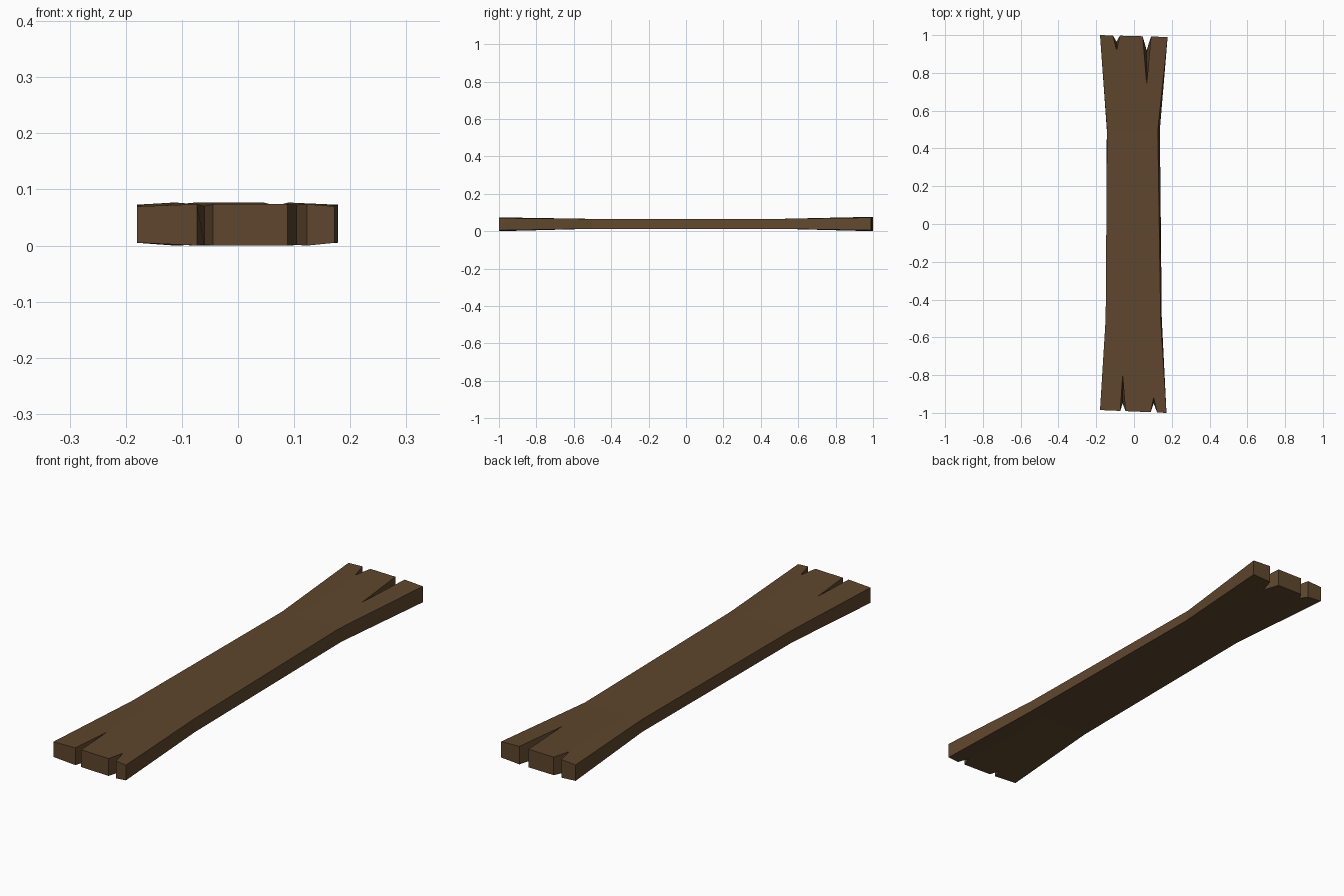
import bpy, bmesh

old = bpy.data.objects.get("Cube")
if old:
    bpy.data.objects.remove(old, do_unlink=True)

wood = bpy.data.materials.new("brown wood")
wood.use_nodes = True
colour = (0.112, 0.061, 0.026, 1)
wood.diffuse_color = colour
wood.node_tree.nodes["Principled BSDF"].inputs["Base Color"].default_value = colour
wood.node_tree.nodes["Principled BSDF"].inputs["Roughness"].default_value = 0.9

# Each end: x of corners and split mouths, y at left and right corner,
# splits as (x, y on top, y underneath), and the waist x on top and underneath
ENDS = [
    dict(xs=(-0.18, -0.073, -0.045, 0.088, 0.123, 0.172), y=(-0.985, -1.0),
         splits=((-0.06, -0.80, -0.95), (0.104, -0.92, -0.95)),
         waist=((-0.15, 0.141), (-0.149, 0.147)), wy=-0.5, top=0.074),
    dict(xs=(-0.18, -0.112, -0.075, 0.046, 0.09, 0.178), y=(1.0, 0.99),
         splits=((-0.092, 0.92, 0.965), (0.067, 0.74, 0.92)),
         waist=((-0.143, 0.126), (-0.144, 0.137)), wy=0.5, top=0.077),
]


def height(x, y, top, upper):
    """Thin waist, thicker ends, slightly chamfered toward the outer corners."""
    t = min(1, max(0, (abs(y) - 0.5) / 0.5))
    droop = 0.005 * t * (abs(x) > 0.15)
    if upper:
        return 0.066 + (top - 0.066) * t - droop * 0.8
    return 0.013 * (1 - t) + droop


def layer(bm, upper):
    """One broad surface of the plank: three tines per end and the waist."""
    faces, waists = [], []
    for e in ENDS:
        def vert(x, y):
            return bm.verts.new((x, y, height(x, y, e["top"], upper)))
        y0, y1 = e["y"]
        x0, x1 = e["xs"][0], e["xs"][-1]
        a, b, c, d, f, g = [vert(x, y0 + (y1 - y0) * (x - x0) / (x1 - x0))
                            for x in e["xs"]]
        tip1, tip2 = [vert(s[0], s[1] if upper else s[2]) for s in e["splits"]]
        left, right = e["waist"][0 if upper else 1]
        w = [vert(x, e["wy"]) for x in (left, -0.07, 0.08, right)]
        faces += [(a, b, tip1, w[1], w[0]),
                  (c, d, tip2, w[2], w[1], tip1),
                  (f, g, w[3], w[2], tip2)]
        waists.append(w)
    p, q = waists
    faces += [(p[i], p[i + 1], q[i + 1], q[i]) for i in range(3)]
    return faces


# Plank: upper and lower surfaces joined by walls round the outline
bm = bmesh.new()
upper, lower = layer(bm, True), layer(bm, False)
twin = {u: v for fu, fl in zip(upper, lower) for u, v in zip(fu, fl)}
for f in upper + lower:
    bm.faces.new(f)
rim = [e for e in bm.edges if e.is_boundary and e.verts[0] in twin]
for e in rim:
    u, v = e.verts
    bm.faces.new((u, v, twin[v], twin[u]))
bmesh.ops.recalc_face_normals(bm, faces=bm.faces)

# Rest on the ground
low = min(v.co.z for v in bm.verts)
bmesh.ops.translate(bm, verts=bm.verts, vec=(0, 0, -low))

mesh = bpy.data.meshes.new("plank")
bm.to_mesh(mesh)
bm.free()
mesh.materials.append(wood)
plank = bpy.data.objects.new("plank", mesh)
bpy.context.collection.objects.link(plank)
